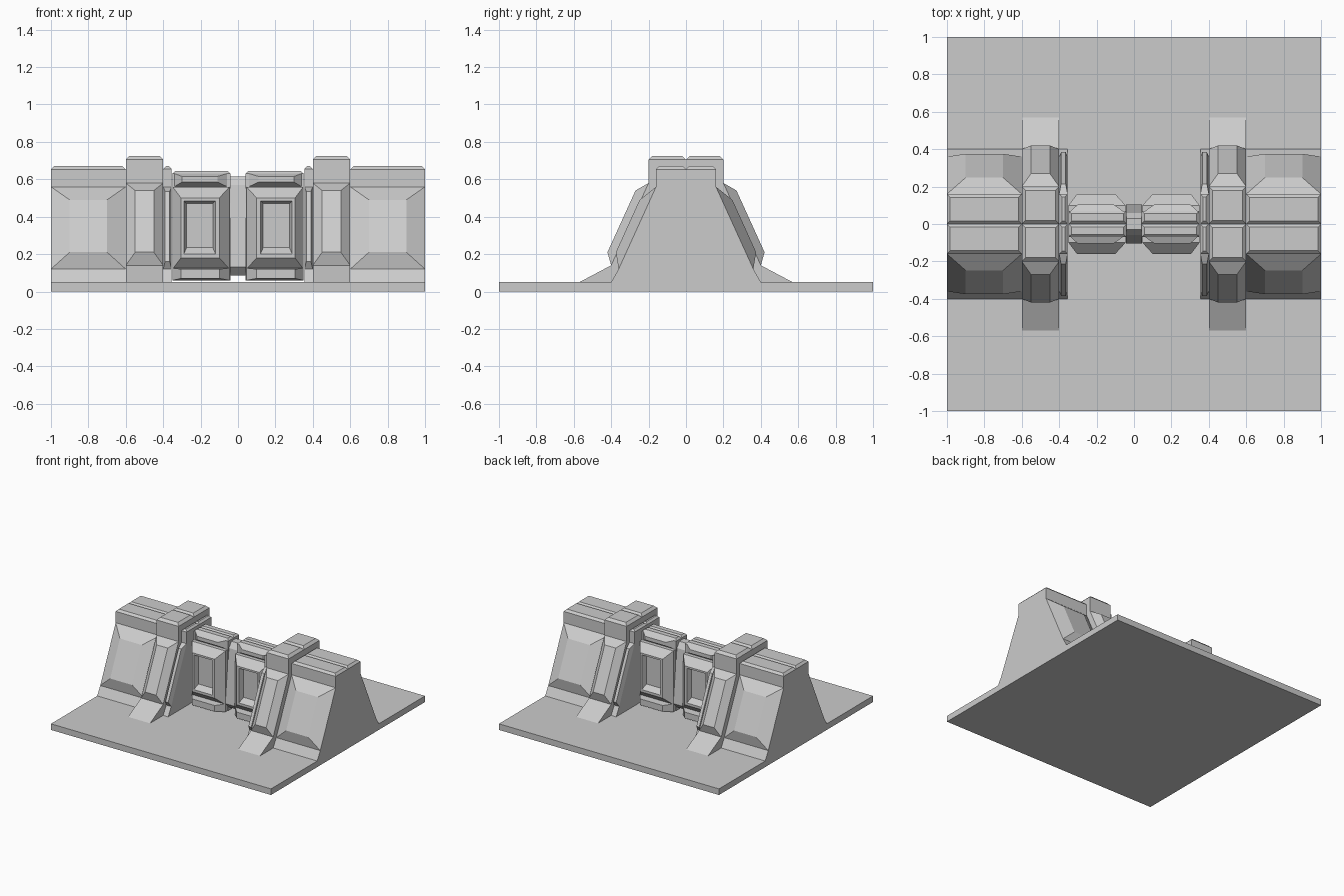
import bpy, bmesh

if "Cube" in bpy.data.objects:
    bpy.data.objects.remove(bpy.data.objects["Cube"])

grey = bpy.data.materials.new("stone grey")
grey.diffuse_color = (0.6, 0.6, 0.6, 1)
grey.use_nodes = True
grey.node_tree.nodes["Principled BSDF"].inputs["Base Color"].default_value = grey.diffuse_color


def loft(name, rings):
    """Skin a closed solid through rings of equal point count."""
    bm = bmesh.new()
    loops = [[bm.verts.new(p) for p in ring] for ring in rings]
    n = len(loops[0])
    bm.faces.new(loops[0])
    bm.faces.new(loops[-1])
    for a, b in zip(loops, loops[1:]):
        for i in range(n):
            j = (i + 1) % n
            bm.faces.new((a[i], a[j], b[j], b[i]))
    bmesh.ops.recalc_face_normals(bm, faces=bm.faces)
    me = bpy.data.meshes.new(name)
    bm.to_mesh(me)
    bm.free()
    me.materials.append(grey)
    ob = bpy.data.objects.new(name, me)
    bpy.context.collection.objects.link(ob)
    return ob


def prism(name, sx, x0, x1, half):
    """Extrude a front/back symmetric (y, z) half profile along x."""
    prof = half + [(-y, z) for y, z in reversed(half)]
    loft(name, [[(sx * x, y, z) for y, z in prof] for x in (x0, x1)])


def panel(name, sx, sy, steps):
    """Stepped panel; each step is x0, x1, bottom (y, z), top (y, z)."""
    loft(name, [[(sx * x0, sy * lo[0], lo[1]), (sx * x1, sy * lo[0], lo[1]),
                 (sx * x1, sy * hi[0], hi[1]), (sx * x0, sy * hi[0], hi[1])]
                for x0, x1, lo, hi in steps])


def coping(name, sx, sy, x0, x1, w, z0, z1, c=0.017):
    """Half of a top block, chamfered so the two halves leave a groove."""
    def rect(d, z):
        return [(sx * x, sy * y, z) for x, y in
                ((x0 + d, d), (x1 - d, d), (x1 - d, w - d), (x0 + d, w - d))]
    loft(name, [rect(0, z0), rect(0, z1 - c), rect(c, z1)])


# Ground slab
loft("ground_slab", [[(-1, -1, z), (1, -1, z), (1, 1, z), (-1, 1, z)] for z in (0, 0.05)])

for sx in (-1, 1):
    wall = [(0.4, 0.05), (0.36, 0.12), (0.16, 0.56), (0.16, 0.64)]
    # Wall and its end trim next to the gate
    prism("wall", sx, 0.6, 1.0, wall)
    prism("wall_end", sx, 0.355, 0.4, wall)
    # Buttress pillar with sloping feet
    prism("pillar", sx, 0.4, 0.6, [(0.57, 0.05), (0.4, 0.14), (0.2, 0.58), (0.2, 0.69)])
    # Gate leaf core
    prism("gate_leaf", sx, 0.04, 0.35, [(0.07, 0.06), (0.07, 0.62)])

    for sy in (-1, 1):
        coping("wall_coping", sx, sy, 0.6, 1.0, 0.16, 0.63, 0.67)
        coping("wall_end_coping", sx, sy, 0.355, 0.4, 0.16, 0.63, 0.67, 0.015)
        coping("pillar_coping", sx, sy, 0.4, 0.6, 0.2, 0.68, 0.725, 0.02)
        coping("gate_coping", sx, sy, 0.04, 0.35, 0.07, 0.6, 0.645, 0.015)
        # Raised panels on the sloping faces
        panel("wall_panel", sx, sy, [
            (0.6, 1.0, (0.36, 0.12), (0.16, 0.56)),
            (0.7, 0.9, (0.375, 0.21), (0.248, 0.49))])
        panel("wall_end_panel", sx, sy, [
            (0.355, 0.4, (0.36, 0.12), (0.16, 0.56)),
            (0.365, 0.39, (0.385, 0.16), (0.215, 0.535))])
        panel("pillar_panel", sx, sy, [
            (0.4, 0.6, (0.4, 0.14), (0.2, 0.58)),
            (0.45, 0.55, (0.42, 0.21), (0.27, 0.54))])
        # Gate leaf: framed recess, lintel and sill
        panel("gate_panel", sx, sy, [
            (0.045, 0.35, (0.06, 0.12), (0.06, 0.56)),
            (0.045, 0.35, (0.1, 0.12), (0.1, 0.56)),
            (0.1, 0.305, (0.16, 0.18), (0.16, 0.5)),
            (0.12, 0.29, (0.16, 0.2), (0.16, 0.485)),
            (0.135, 0.275, (0.12, 0.235), (0.12, 0.47))])
        panel("gate_lintel", sx, sy, [
            (0.045, 0.35, (0.06, 0.555), (0.06, 0.635)),
            (0.11, 0.3, (0.105, 0.585), (0.105, 0.615))])
        panel("gate_sill", sx, sy, [
            (0.045, 0.35, (0.06, 0.06), (0.06, 0.125)),
            (0.045, 0.35, (0.1, 0.06), (0.1, 0.125)),
            (0.1, 0.305, (0.16, 0.07), (0.16, 0.12))])

# Centre post between the gate leaves
prism("gate_post", 1, -0.042, 0.042, [(0.06, 0.085), (0.105, 0.13), (0.06, 0.57), (0.03, 0.615)])
